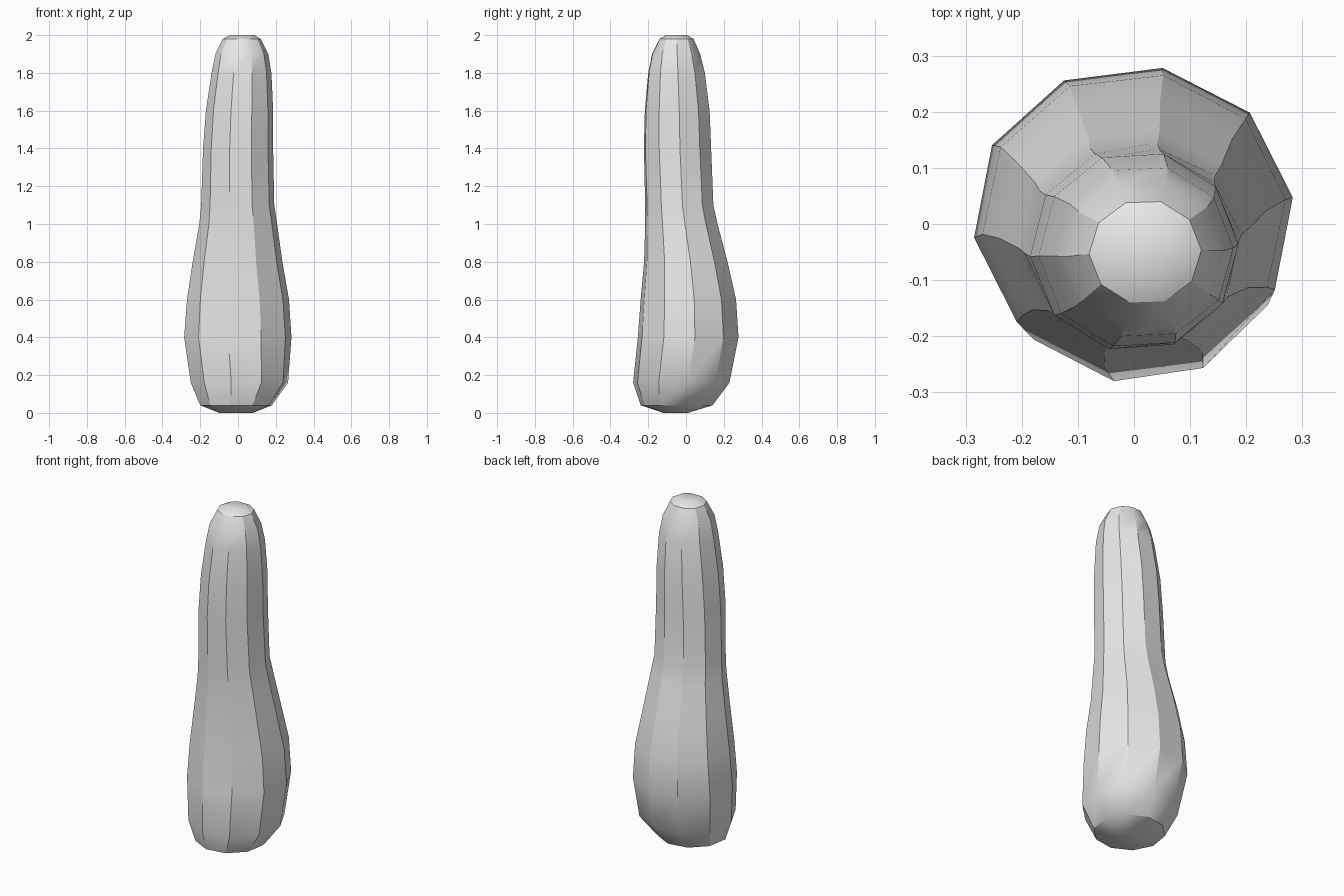
import bpy
import bmesh
import math

SIDES = 10

old_cube = bpy.data.objects.get("Cube")
if old_cube:
    bpy.data.objects.remove(old_cube, do_unlink=True)

skin = bpy.data.materials.new("plain_grey")
skin.use_nodes = True
grey = (0.8, 0.8, 0.8, 1)
skin.diffuse_color = grey
skin.node_tree.nodes["Principled BSDF"].inputs["Base Color"].default_value = grey

# Rings of the body: height, left-right bounds, front-back bounds
rings = [
    (0, -0.1, 0.08, -0.12, 0.01),
    (0.04, -0.2, 0.18, -0.24, 0.14),
    (0.16, -0.25, 0.265, -0.28, 0.23),
    (0.4, -0.285, 0.283, -0.255, 0.278),
    (0.6, -0.27, 0.27, -0.24, 0.265),
    (0.8, -0.24, 0.235, -0.222, 0.22),
    (1, -0.205, 0.207, -0.216, 0.167),
    (1.1, -0.195, 0.192, -0.216, 0.145),
    (1.4, -0.185, 0.186, -0.223, 0.133),
    (1.6, -0.17, 0.186, -0.218, 0.125),
    (1.8, -0.14, 0.177, -0.2, 0.1),
    (1.9, -0.12, 0.16, -0.18, 0.075),
    (1.98, -0.08, 0.12, -0.14, 0.04),
    (2, -0.04, 0.085, -0.105, 0.005),
]


def fit(value, values, low, high):
    """Stretch a ring coordinate so that the ring fills its bounds."""
    return low + (value - min(values)) / (max(values) - min(values)) * (high - low)


def add_ring(bm, z, x_low, x_high, y_low, y_high):
    # The ridges twist slightly towards the top
    phase = math.radians(9 - 3.5 * z)
    angles = [phase + math.tau * i / SIDES for i in range(SIDES)]
    xs = [math.cos(a) for a in angles]
    ys = [math.sin(a) for a in angles]
    return [bm.verts.new((fit(x, xs, x_low, x_high), fit(y, ys, y_low, y_high), z))
            for x, y in zip(xs, ys)]


# Ridged body with closed ends
bm = bmesh.new()
loops = [add_ring(bm, *ring) for ring in rings]
for lower, upper in zip(loops, loops[1:]):
    for i in range(SIDES):
        j = (i + 1) % SIDES
        bm.faces.new((lower[i], lower[j], upper[j], upper[i]))
bm.faces.new(list(reversed(loops[0])))
bm.faces.new(loops[-1])
bmesh.ops.recalc_face_normals(bm, faces=bm.faces)

mesh = bpy.data.meshes.new("squash_body")
bm.to_mesh(mesh)
bm.free()
mesh.materials.append(skin)
body = bpy.data.objects.new("squash_body", mesh)
bpy.context.collection.objects.link(body)

# Smooth along the length, crisp at the ridges
bpy.ops.object.select_all(action="DESELECT")
body.select_set(True)
bpy.context.view_layer.objects.active = body
bpy.ops.object.shade_smooth_by_angle(angle=math.radians(32))
